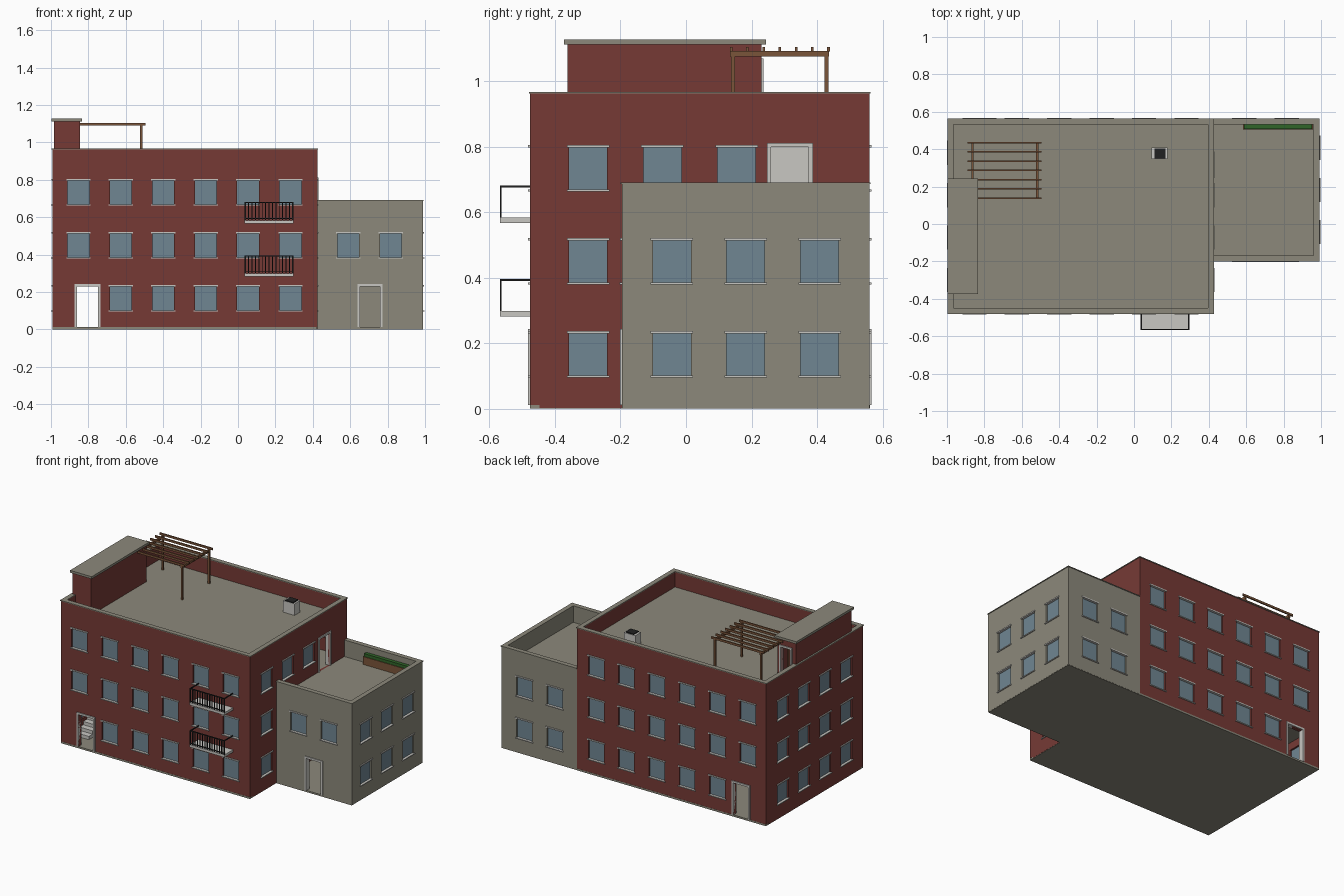
import bpy
import bmesh

cube = bpy.data.objects.get("Cube")
if cube:
    bpy.data.objects.remove(cube, do_unlink=True)


def material(name, rgb):
    m = bpy.data.materials.new(name)
    m.use_nodes = True
    color = (*rgb, 1)
    m.diffuse_color = color
    bsdf = next(n for n in m.node_tree.nodes if n.type == 'BSDF_PRINCIPLED')
    bsdf.inputs["Base Color"].default_value = color
    bsdf.inputs["Roughness"].default_value = 0.8
    return m


RED = material("brick red", (0.18, 0.042, 0.036))
GREY = material("concrete grey", (0.262, 0.25, 0.198))
GLASS = material("window blue", (0.16, 0.238, 0.287))
TRIM = material("light trim", (0.58, 0.57, 0.54))
WOOD = material("wood brown", (0.195, 0.09, 0.042))
DARK = material("dark metal", (0.015, 0.015, 0.015))
GREEN = material("leaf green", (0.03, 0.13, 0.022))

WALL = 0.028
FLOORS = (0.012, 0.295, 0.579)
SILLS = (0.10, 0.383, 0.667)
WIN_W, WIN_H = 0.116, 0.132
parts = {}


def box(name, mat, x, y, z):
    """Add a box, given as three (low, high) ranges, to a named part."""
    bm = parts.setdefault(name, (bmesh.new(), mat))[0]
    v = [bm.verts.new((a, b, c)) for c in z for b in y for a in x]
    for f in ((0, 2, 3, 1), (4, 5, 7, 6), (0, 1, 5, 4),
              (2, 6, 7, 3), (0, 4, 6, 2), (1, 3, 7, 5)):
        bm.faces.new([v[i] for i in f])


def finish(name, bm, mat):
    mesh = bpy.data.meshes.new(name)
    bm.to_mesh(mesh)
    bm.free()
    mesh.materials.append(mat)
    ob = bpy.data.objects.new(name, mesh)
    bpy.context.scene.collection.objects.link(ob)
    return ob


def wall(name, mat, axis, plane, out, span, z, windows=(), doors=(), thick=WALL):
    """Wall along an axis with real openings, glass, sills, lintels and frames."""
    def slab(part, m, u, depth, zz):
        d = tuple(sorted(plane + out * k for k in depth))
        box(part, m, *((u, d) if axis == 'x' else (d, u)), zz)

    holes = []
    for c, level in windows:
        u = (c - WIN_W / 2, c + WIN_W / 2)
        b = SILLS[level]
        t = b + WIN_H
        holes.append((*u, b, t))
        wide = (u[0] - 0.007, u[1] + 0.007)
        slab("window_glass", GLASS, u, (-0.016, -0.010), (b, t))
        slab("window_sills", TRIM, wide, (-0.010, 0.007), (b - 0.004, b + 0.002))
        slab("window_lintels", TRIM, wide, (-0.010, 0.006), (t - 0.002, t + 0.006))
    for a, b, low, top in doors:
        f = 0.013
        holes.append((a + f, b - f, low, top - f))
        depth = (-thick - 0.002, 0.006)
        slab("door_frames", TRIM, (a, a + f), depth, (low, top))
        slab("door_frames", TRIM, (b - f, b), depth, (low, top))
        slab("door_frames", TRIM, (a + f, b - f), depth, (top - f, top))

    # grid of cells, leaving out the openings
    us = sorted({*span, *(h[0] for h in holes), *(h[1] for h in holes)})
    zs = sorted({*z, *(h[2] for h in holes), *(h[3] for h in holes)})
    bm = bmesh.new()
    verts = {(u, h): bm.verts.new((u, plane, h) if axis == 'x' else (plane, u, h))
             for u in us for h in zs}
    flip = (axis == 'x') == (out > 0)
    for a, b in zip(us, us[1:]):
        for c, d in zip(zs, zs[1:]):
            mu, mz = (a + b) / 2, (c + d) / 2
            if any(h[0] < mu < h[1] and h[2] < mz < h[3] for h in holes):
                continue
            loop = [verts[k] for k in ((a, c), (b, c), (b, d), (a, d))]
            bm.faces.new(loop[::-1] if flip else loop)
    bmesh.ops.delete(bm, geom=[v for v in bm.verts if not v.link_faces], context='VERTS')
    mod = finish(name, bm, mat).modifiers.new("thickness", 'SOLIDIFY')
    mod.thickness = thick
    mod.offset = -1


def grid(columns, levels):
    return [(c, n) for c in columns for n in levels]


# Main block walls
X0, X1, X2 = -0.992, 0.424, 0.989
Y0, Y1, YW = -0.476, 0.560, -0.196
TOP, WING_TOP = 0.962, 0.686
cols = [-0.853 + 0.2267 * i for i in range(6)]
rows = [-0.299 + 0.2267 * i for i in range(4)]
street = grid(cols[1:], (0, 1, 2)) + grid(cols[:1], (1, 2))
entry = [(-0.873, -0.735, FLOORS[0], 0.243)]
inner = (Y0 + WALL, Y1 - WALL)
wall("main_front_wall", RED, 'x', Y0, -1, (X0, X1), (0.012, TOP), street, entry)
wall("main_back_wall", RED, 'x', Y1, 1, (X0, X1), (0.012, TOP), street, entry)
wall("main_right_wall", RED, 'y', X0, -1, inner, (0.003, TOP), grid(rows, (0, 1, 2)))
wall("main_left_wall", RED, 'y', X1, 1, inner, (0.003, TOP),
     grid(rows[:1], (0, 1, 2)) + grid(rows[1:3], (2,)),
     [(0.247, 0.387, FLOORS[2], 0.812)])

# Side wing walls
wcols = (0.59, 0.817)
wall("wing_front_wall", GREY, 'x', YW, -1, (X1, X2), (0.003, WING_TOP),
     grid(wcols, (1,)), [(0.638, 0.773, FLOORS[0], 0.243)])
wall("wing_back_wall", GREY, 'x', Y1, 1, (X1, X2), (0.003, WING_TOP), grid(wcols, (0, 1)))
wall("wing_left_wall", GREY, 'y', X2, 1, (YW + WALL, Y1 - WALL), (0.003, WING_TOP),
     grid((-0.043, 0.182, 0.408), (0, 1)))

# Ground slabs, floors and roofs
box("main_ground_slab", GREY, (X0 + 0.001, X1 - 0.001), (Y0 - 0.001, Y1 + 0.001), (0, 0.012))
box("wing_ground_slab", GREY, (X1 - 0.001, X2 - 0.001), (YW + 0.001, Y1 - 0.001), (0, 0.012))
for top in (*FLOORS[1:], 0.862):
    box("main_roof" if top > 0.8 else "main_floors", GREY,
        (X0 + 0.01, X1 - 0.01), (Y0 + 0.02, Y1 - 0.02), (top - 0.012, top))
box("wing_roof", GREY, (X1, X2 - 0.01), (YW + 0.01, Y1 - 0.01), (0.567, 0.579))
box("inner_partition", TRIM, (-0.80, -0.79), (0.18, 0.46), (0.579, 0.85))

# Parapet caps
o = 0.004
for name, x, y, z in (("main_parapet_cap", (X0, X1), (Y0, Y1), TOP),
                      ("wing_parapet_cap", (X1, X2), (YW, Y1), WING_TOP)):
    zz = (z, z + 0.005)
    left = x[0] - o if name.startswith("main") else x[0]
    box(name, GREY, (left, x[1] + o), (y[0] - o, y[0] + WALL), zz)
    box(name, GREY, (left, x[1] + o), (y[1] - WALL, y[1] + o), zz)
    box(name, GREY, (x[1] - WALL, x[1] + o), (y[0] + WALL, y[1] - WALL), zz)
    if name.startswith("main"):
        box(name, GREY, (left, x[0] + WALL), (y[0] + WALL, y[1] - WALL), zz)

# Stair house on the roof
sx, sy, sz = (-0.985, -0.845), (-0.362, 0.231), (0.862, 1.112)
wall("stair_house_front", RED, 'x', sy[0], -1, sx, sz, thick=0.02)
wall("stair_house_back", RED, 'x', sy[1], 1, sx, sz,
     doors=[(-0.957, -0.862, 0.862, 1.07)], thick=0.02)
wall("stair_house_right", RED, 'y', sx[0], -1, (sy[0] + 0.02, sy[1] - 0.02), sz, thick=0.02)
wall("stair_house_left", RED, 'y', sx[1], 1, (sy[0] + 0.02, sy[1] - 0.02), sz, thick=0.02)
box("stair_house_cap", GREY, (-0.996, -0.834), (-0.373, 0.244), (1.112, 1.128))

# Entrance stairs
for i in range(12):
    y = -0.36 + i * 0.04
    z = 0.012 + (i + 1) * 0.0225
    box("entrance_stairs", TRIM, (-0.962, -0.864), (y, y + 0.04), (max(0.012, z - 0.045), z))

# Balconies with railings
for z in (0.282, 0.567):
    x, y, s, t = (0.036, 0.296), (-0.568, Y0), z + 0.017, z + 0.114
    box("balcony_slabs", TRIM, x, y, (z, s))
    box("balcony_rails", DARK, x, (y[0], y[0] + 0.006), (t - 0.006, t))
    box("balcony_rails", DARK, x, (y[0], y[0] + 0.005), (s + 0.008, s + 0.012))
    for e in (x[0], x[1] - 0.006):
        box("balcony_rails", DARK, (e, e + 0.006), (y[0] + 0.006, y[1]), (t - 0.006, t))
    for i in range(15):
        c = x[0] + 0.003 + i * 0.254 / 14
        w = 0.0035 if i in (0, 14) else 0.0025
        box("balcony_bars", DARK, (c - w, c + w), (y[0], y[0] + 0.005), (s, t - 0.006))

# Pergola
for px in (-0.863, -0.517):
    for py in (0.143, 0.429):
        box("pergola_posts", WOOD, (px - 0.006, px + 0.006), (py - 0.006, py + 0.006),
            (0.862, 1.076))
    box("pergola_beams", WOOD, (px - 0.006, px + 0.006), (0.135, 0.437), (1.076, 1.092))
for i in range(7):
    y = 0.138 + i * 0.0495
    box("pergola_rafters", WOOD, (-0.89, -0.495), (y - 0.004, y + 0.004), (1.09, 1.104))

# Roof vent unit and planter
box("vent_unit", TRIM, (0.094, 0.18), (0.347, 0.408), (0.862, 0.94))
box("vent_grille", DARK, (0.109, 0.168), (0.349, 0.404), (0.938, 0.946))
box("planter_box", WOOD, (0.583, 0.956), (0.504, 0.538), (0.579, 0.632))
box("planter_hedge", GREEN, (0.588, 0.951), (0.508, 0.534), (0.63, 0.652))

for part, (mesh_data, mat) in parts.items():
    finish(part, mesh_data, mat)
